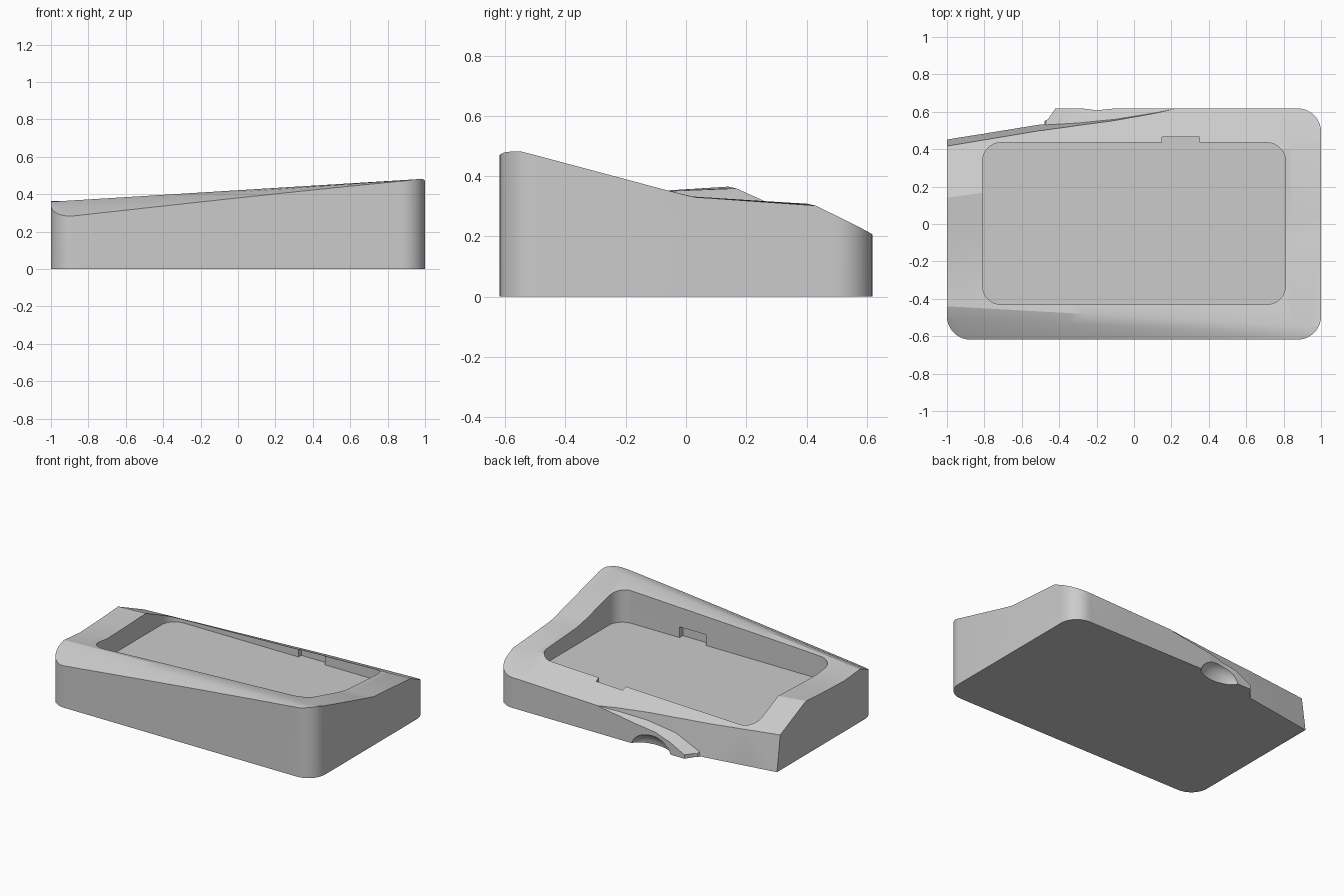
import bpy, bmesh, math

cube = bpy.data.objects.get("Cube")
if cube:
    bpy.data.objects.remove(cube, do_unlink=True)

grey = bpy.data.materials.new("plain grey")
grey.use_nodes = True
COLOR = (0.6, 0.6, 0.6, 1)
grey.diffuse_color = COLOR
grey.node_tree.nodes["Principled BSDF"].inputs["Base Color"].default_value = COLOR


def loft(name, sections):
    """Closed solid through matching rings of points."""
    bm = bmesh.new()
    rings = [[bm.verts.new(p) for p in ring] for ring in sections]
    n = len(rings[0])
    for a, b in zip(rings, rings[1:]):
        for i in range(n):
            j = (i + 1) % n
            bm.faces.new((a[i], a[j], b[j], b[i]))
    bm.faces.new(rings[0])
    bm.faces.new(rings[-1])
    bmesh.ops.recalc_face_normals(bm, faces=bm.faces)
    mesh = bpy.data.meshes.new(name)
    bm.to_mesh(mesh)
    bm.free()
    mesh.materials.append(grey)
    ob = bpy.data.objects.new(name, mesh)
    bpy.context.collection.objects.link(ob)
    return ob


def prism(name, outline, z0, z1):
    return loft(name, [[(x, y, z) for x, y in outline] for z in (z0, z1)])


def arc(cx, cy, r, start, steps=10):
    return [(cx + r * math.cos(math.radians(start + 90 * i / steps)),
             cy + r * math.sin(math.radians(start + 90 * i / steps)))
            for i in range(steps + 1)]


def box(name, x0, x1, y0, y1, z0, z1):
    return prism(name, [(x0, y0), (x1, y0), (x1, y1), (x0, y1)], z0, z1)


def cut(target, tool, operation="DIFFERENCE"):
    mod = target.modifiers.new(tool.name, "BOOLEAN")
    mod.operation = operation
    mod.solver = "EXACT"
    mod.object = tool
    bpy.context.view_layer.objects.active = target
    bpy.ops.object.modifier_apply(modifier=mod.name)
    bpy.data.objects.remove(tool, do_unlink=True)


# Sloping block: side profiles (y, z) blended from the low end to the high end
low = [(-.66, .247), (-.5, .338), (-.44, .36), (-.27, .345),
       (-.05, .353), (.14, .365), (.66, .13)]
high = [(-.66, .477), (-.6, .484), (-.55, .483), (-.06, .352),
        (.03, .33), (.43, .302), (.66, .19)]
STEPS = 24
sections = []
for i in range(STEPS + 1):
    x = -1.02 + 2.04 * i / STEPS
    t = (x + 1) / 2
    top = [(x, a[0] + (b[0] - a[0]) * t, a[1] + (b[1] - a[1]) * t)
           for a, b in zip(low, high)]
    sections.append([(x, -.66, 0)] + top + [(x, .66, 0)])
body = loft("tray_body", sections)

# Footprint with three round corners and a cut away back corner
R = .125
footprint = (arc(-1 + R, -.618 + R, R, 180) + arc(1 - R, -.618 + R, R, 270)
             + arc(1 - R, .618 - R, R, 0)
             + [(-.1, .618), (-.2, .608), (-.28, .618), (-.42, .618),
                (-.46, .56), (-.5, .54), (-.6, .522), (-.8, .483), (-1, .453)])
cut(body, prism("footprint", footprint, -.1, 1), "INTERSECT")

# Leaning back wall above a falling ledge: x, y and z of the ledge's inner edge
ledge = [(-1.1, .45, -.1), (-.51, .545, -.1), (-.47, .53, .03), (-.3, .54, .115),
         (-.1, .56, .155), (.1, .592, .175), (.3, .632, .19)]
wall = []
for x, y, z in ledge:
    y_top = .364 + .16 * (x + 1)
    wall.append([(x, y, z), (x, .9, z - .12), (x, .9, .6), (x, y_top, .6)])
cut(body, loft("back_wall_cutter", wall))

# Finger scoop under the ledge
bpy.ops.mesh.primitive_uv_sphere_add(segments=40, ring_count=24, radius=1,
                                     location=(-.17, .63, -.02))
scoop = bpy.context.object
scoop.name = "scoop_cutter"
scoop.scale = (.15, .08, .11)
scoop.data.materials.append(grey)
cut(body, scoop)

# Pocket with a notch in the back wall and a slot low in the front wall
FLOOR = .217
P = .1
pocket = (arc(-.81 + P, -.43 + P, P, 180) + arc(.81 - P, -.43 + P, P, 270)
          + arc(.81 - P, .435 - P, P, 0) + arc(-.81 + P, .435 - P, P, 90))
cut(body, prism("pocket_cutter", pocket, FLOOR, 1))
cut(body, box("notch_cutter", .15, .35, .38, .465, FLOOR, 1))
cut(body, box("slot_cutter", .15, .35, -.465, -.38, FLOOR, FLOOR + .073))

# Smooth shading with sharp edges kept
bpy.ops.object.select_all(action="DESELECT")
body.select_set(True)
bpy.context.view_layer.objects.active = body
bpy.ops.object.shade_smooth_by_angle(angle=math.radians(25))
